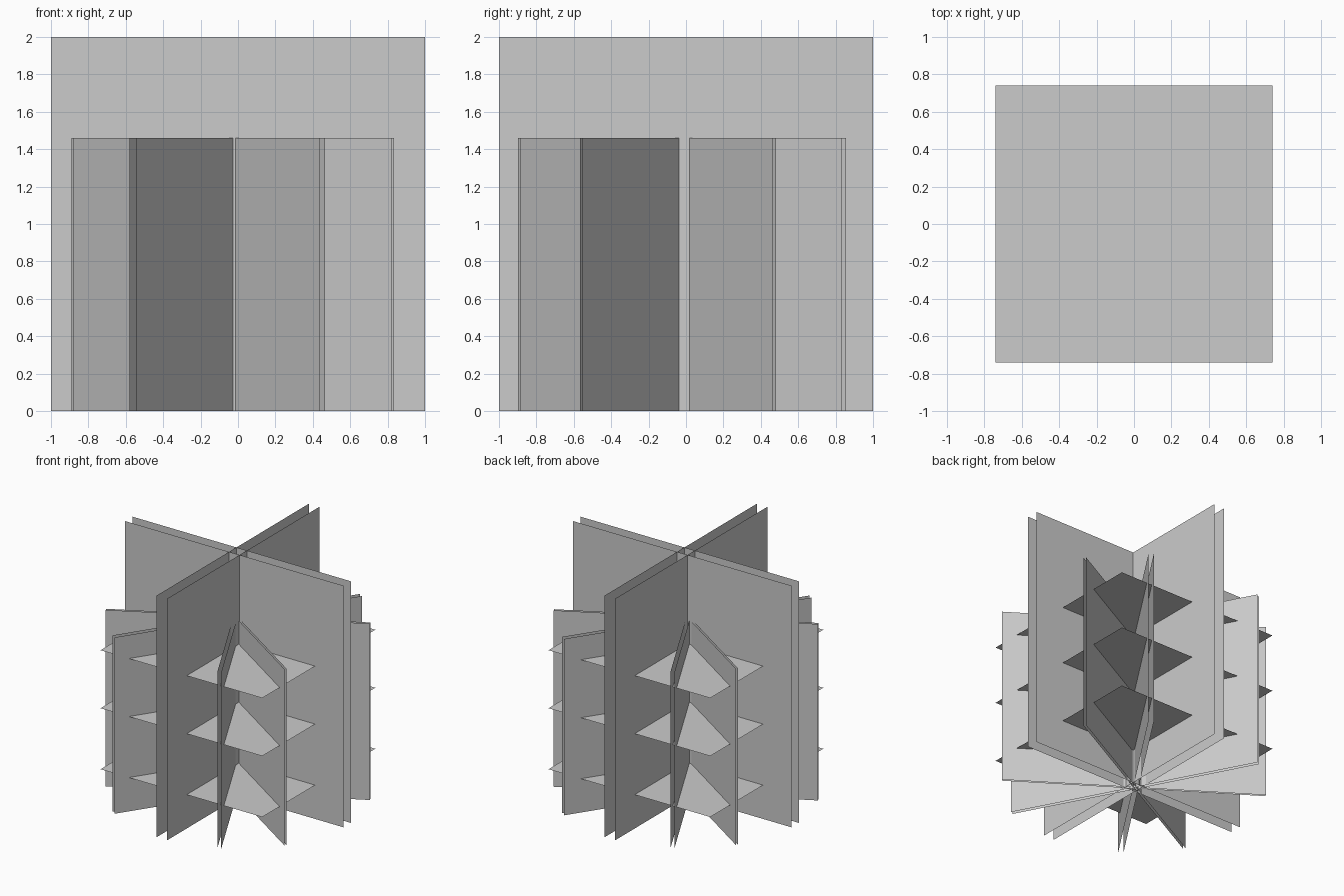
import bpy
from math import radians, pi
from mathutils import Matrix

if "Cube" in bpy.data.objects:
    bpy.data.objects.remove(bpy.data.objects["Cube"])


def card(name, width, depth, matrix):
    """Flat rectangle centred on its origin, placed by a matrix."""
    w, d = width / 2, depth / 2
    mesh = bpy.data.meshes.new(name)
    mesh.from_pydata([(-w, -d, 0), (w, -d, 0), (w, d, 0), (-w, d, 0)], [], [(0, 1, 2, 3)])
    mesh.transform(matrix)
    obj = bpy.data.objects.new(name, mesh)
    bpy.context.collection.objects.link(obj)
    return obj


def upright(name, angle, offset, height):
    """Vertical card through the middle, shifted sideways by offset."""
    place = (Matrix.Rotation(radians(angle), 4, 'Z')
             @ Matrix.Translation((0, offset, height / 2))
             @ Matrix.Rotation(pi / 2, 4, 'X'))
    return card(name, 2.0, height, place)


# Tall crossing foliage cards, in parallel pairs
for angle in (0, 90):
    for offset in (-0.048, 0.048):
        upright("tall_foliage_card", angle, offset, 2.0)

# Shorter diagonal foliage cards, in close pairs
diagonals = {28: (-0.006, 0.014), 56.6: (-0.005, 0.035),
             118: (0.004, 0.034), 146.7: (0.005, 0.022)}
for angle, offsets in diagonals.items():
    # beyond 90 degrees the sideways axis already points to -x, -y
    for offset in offsets:
        upright("short_foliage_card", angle, offset, 1.46)

# Horizontal foliage layers
for z in (0.28, 0.785, 1.265):
    card("foliage_layer", 1.48, 1.48, Matrix.Translation((0, 0, z)))
